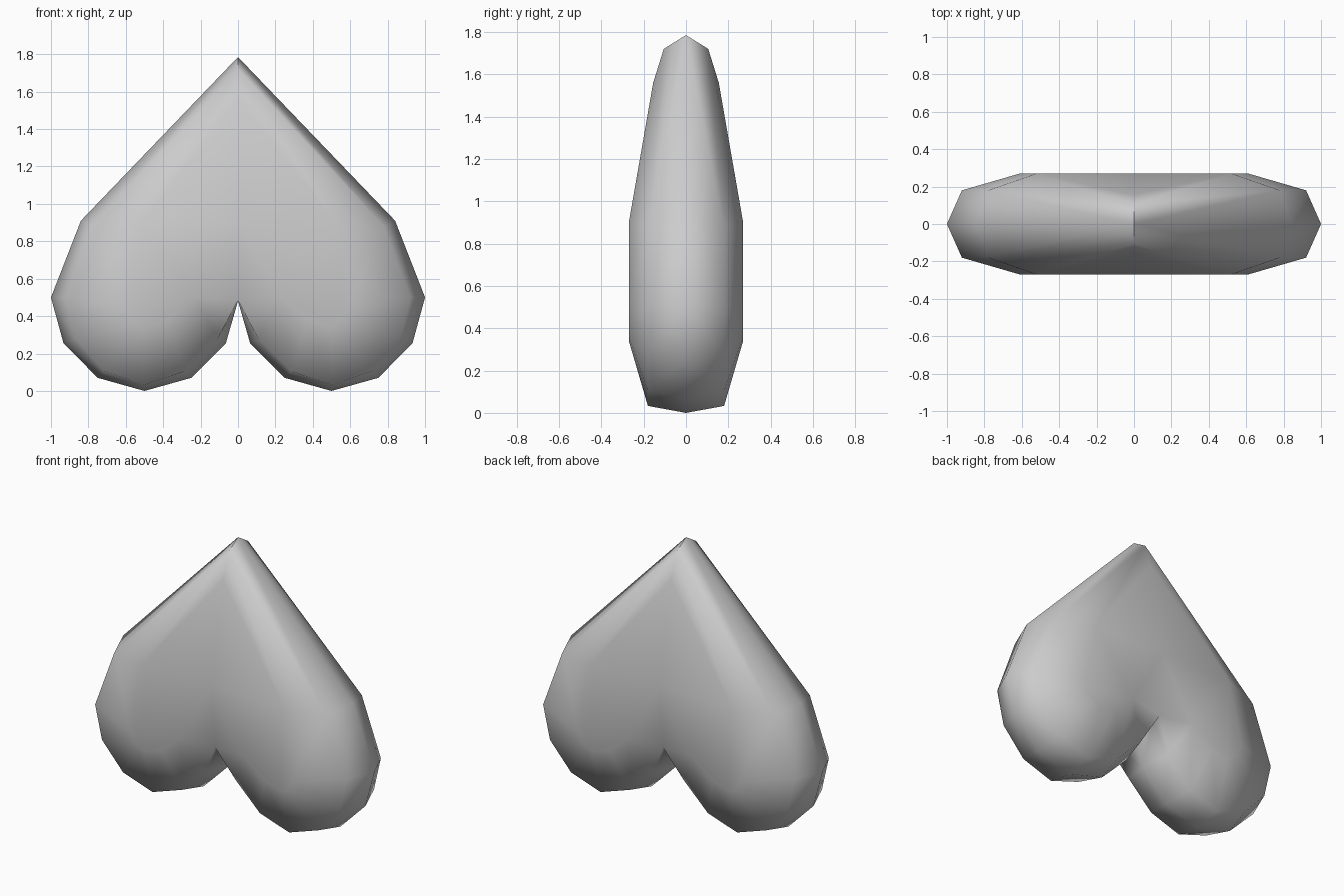
import bpy, bmesh, math

if "Cube" in bpy.data.objects:
    bpy.data.objects.remove(bpy.data.objects["Cube"])

# One quarter of the heart: three outline rings (x, y, z), tip -> lobe -> cleft
def ring(points, y, tip_y, cleft_y):
    last = len(points) - 1
    depth = lambda i: tip_y if i == 0 else cleft_y if i == last else y
    return [(x, depth(i), z) for i, (x, z) in enumerate(points)]

rim = ring([(0, 1.785), (.84, .91), (1, .5), (.933, .255), (.75, .07), (.5, 0),
            (.25, .07), (.065, .255), (0, .48)], 0, 0, 0)
shoulder = ring([(0, 1.72), (.78, .88), (.92, .5), (.87, .28), (.715, .105), (.5, .033),
                 (.285, .105), (.11, .275), (0, .48)], .18, .105, .18)
face = ring([(0, 1.56), (.52, .9), (.61, .5), (.585, .42), (.55, .36), (.5, .34),
             (.38, .38), (.23, .5), (0, .485)], .27, .155, .24)

bm = bmesh.new()
rings = [[bm.verts.new(p) for p in r] for r in (rim, shoulder, face)]

# Rounded edge bands
for a, b in zip(rings, rings[1:]):
    for i in range(len(a) - 1):
        bm.faces.new((a[i], a[i + 1], b[i + 1], b[i]))

# Broad face: sloping tip, flat lobe, dip into the cleft
f = rings[2]
centre = bm.verts.new((0, .27, .9))
bm.faces.new((f[0], f[1], centre))
bm.faces.new([centre] + f[1:8])
bm.faces.new((centre, f[7], f[8]))

# Mirror to the other lobe and the other side
for axis in 'XY':
    bmesh.ops.mirror(bm, geom=bm.verts[:] + bm.edges[:] + bm.faces[:],
                     axis=axis, merge_dist=.0005)
bmesh.ops.remove_doubles(bm, verts=bm.verts[:], dist=.0005)
bmesh.ops.recalc_face_normals(bm, faces=bm.faces[:])

mesh = bpy.data.meshes.new("heart")
bm.to_mesh(mesh)
bm.free()
heart = bpy.data.objects.new("heart", mesh)
bpy.context.collection.objects.link(heart)
bpy.context.view_layer.objects.active = heart
heart.select_set(True)
bpy.ops.object.shade_smooth_by_angle(angle=math.radians(75))
